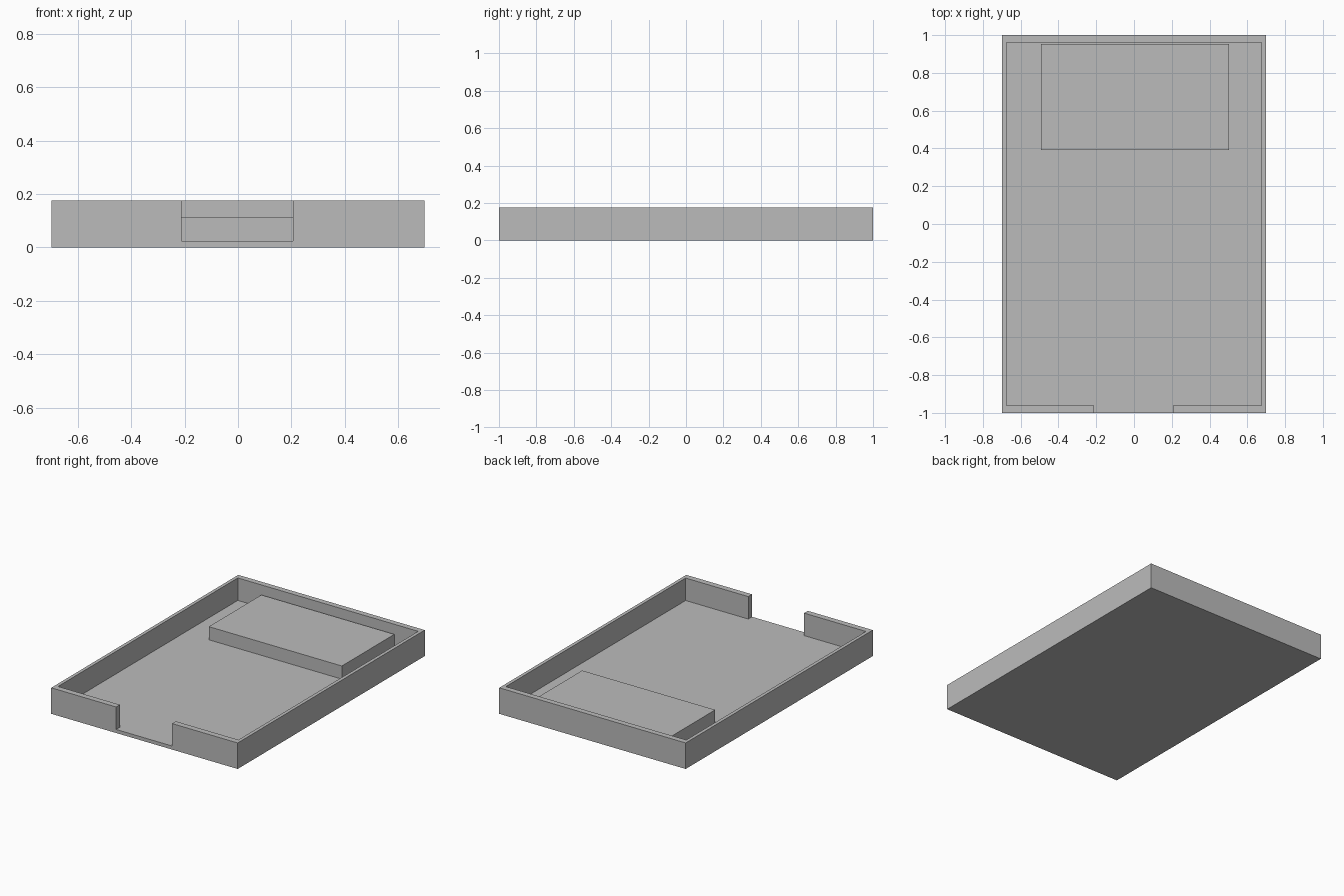
import bpy
import bmesh
from mathutils import Vector

cube = bpy.data.objects.get("Cube")
if cube:
    bpy.data.objects.remove(cube, do_unlink=True)

grey = bpy.data.materials.new("plain grey")
grey.use_nodes = True
grey.diffuse_color = (0.5, 0.5, 0.5, 1)
grey.node_tree.nodes["Principled BSDF"].inputs["Base Color"].default_value = (0.5, 0.5, 0.5, 1)


def box(name, low, high):
    """Box spanning two opposite corners."""
    low, high = Vector(low), Vector(high)
    bm = bmesh.new()
    bmesh.ops.create_cube(bm, size=1)
    bmesh.ops.scale(bm, vec=high - low, verts=bm.verts)
    bmesh.ops.translate(bm, vec=(low + high) / 2, verts=bm.verts)
    mesh = bpy.data.meshes.new(name)
    bm.to_mesh(mesh)
    bm.free()
    mesh.materials.append(grey)
    obj = bpy.data.objects.new(name, mesh)
    bpy.context.collection.objects.link(obj)
    return obj


def cut(target, cutter):
    """Subtract the cutter from the target and discard it."""
    cutter.hide_render = True
    mod = target.modifiers.new("cut", "BOOLEAN")
    mod.operation = "DIFFERENCE"
    mod.solver = "EXACT"
    mod.object = cutter
    bpy.context.view_layer.objects.active = target
    bpy.ops.object.modifier_apply(modifier=mod.name)
    bpy.data.objects.remove(cutter, do_unlink=True)


FLOOR, RIM = 0.024, 0.176

# Open tray with a low floor and thin walls
tray = box("tray", (-0.698, -1, 0), (0.698, 1, RIM))
cut(tray, box("cavity", (-0.675, -0.96, FLOOR), (0.675, 0.962, 0.3)))

# Doorway through the front wall, down to the floor
cut(tray, box("doorway", (-0.212, -1.1, FLOOR), (0.206, -0.9, 0.3)))

# Raised platform near the back wall
box("platform", (-0.493, 0.392, FLOOR), (0.503, 0.953, 0.113))
